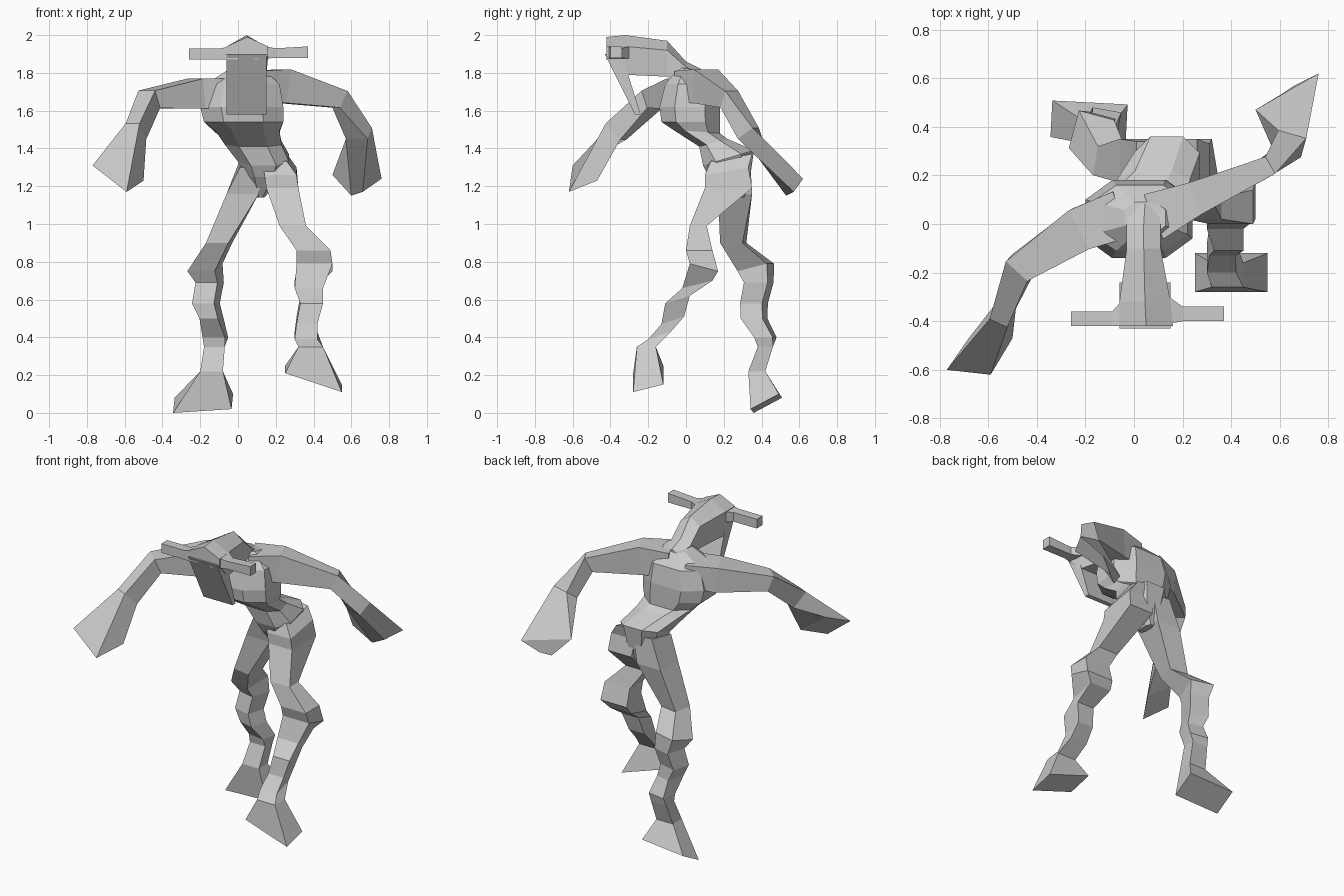
import bpy
import bmesh
from math import radians
from mathutils import Matrix, Vector

CM = 0.01  # all part measurements below are in hundredths of a unit

default_cube = bpy.data.objects.get("Cube")
if default_cube:
    bpy.data.objects.remove(default_cube, do_unlink=True)

# One plain grey material for the whole figure
grey = bpy.data.materials.new("plain_grey")
grey.use_nodes = True
grey.diffuse_color = (0.6, 0.6, 0.6, 1)
grey.node_tree.nodes["Principled BSDF"].inputs["Base Color"].default_value = grey.diffuse_color


def loft(name, rings):
    """Skin a list of equal-sized point rings and cap both ends."""
    bm = bmesh.new()
    loops = [[bm.verts.new(Vector(point) * CM) for point in ring] for ring in rings]
    for lower, upper in zip(loops, loops[1:]):
        count = len(lower)
        for i in range(count):
            j = (i + 1) % count
            bm.faces.new((lower[i], lower[j], upper[j], upper[i]))
    bm.faces.new(loops[0])
    bm.faces.new(loops[-1])
    bmesh.ops.recalc_face_normals(bm, faces=bm.faces)
    mesh = bpy.data.meshes.new(name)
    bm.to_mesh(mesh)
    bm.free()
    mesh.materials.append(grey)
    obj = bpy.data.objects.new(name, mesh)
    bpy.context.collection.objects.link(obj)
    return obj


def level_ring(x0, x1, y0, y1, z, tilt_x=0, tilt_y=0, yaw=0):
    """Four corners at a height, raised by the tilts and turned by the yaw."""
    centre = Vector(((x0 + x1) / 2, (y0 + y1) / 2, z))
    turn = Matrix.Rotation(radians(yaw), 3, "Z")
    half_x, half_y = (x1 - x0) / 2, (y1 - y0) / 2
    return [centre + turn @ Vector((sx * half_x, sy * half_y, sx * tilt_x + sy * tilt_y))
            for sx, sy in ((-1, -1), (1, -1), (1, 1), (-1, 1))]


def chamfered_ring(*bounds, cut=0.25):
    """A level ring with its corners cut off, giving eight sides."""
    corners = level_ring(*bounds)
    ring = []
    for i, corner in enumerate(corners):
        ring.append(corner.lerp(corners[i - 1], cut))
        ring.append(corner.lerp(corners[(i + 1) % len(corners)], cut))
    return ring


def arm(name, stations, hand_end):
    """Square-section arm following a path, ending in a flared hand."""
    centres = [Vector(s[:3]) for s in stations]
    centres.append(sum((Vector(p) for p in hand_end), Vector()) / len(hand_end))
    rings = []
    for i, station in enumerate(stations):
        direction = (centres[i + 1] - centres[max(i - 1, 0)]).normalized()
        side = direction.cross(Vector((0, 0, 1))).normalized()
        up = side.cross(direction)
        wide, high = side * station[3], up * station[4]
        c = centres[i]
        rings.append([c + wide + high, c - wide + high, c - wide - high, c + wide - high])
    return loft(name, rings + [hand_end])


def head_ring(y, x0, x1, z0, z1, ridge):
    """Five-sided upright section with a ridge along the top."""
    return [(x0, y, z0), (x1, y, z0), (x1, y, z1), ((x0 + x1) / 2, y, ridge), (x0, y, z1)]


def bar_ring(x, y0, y1, z0, z1):
    return [(x, y0, z0), (x, y1, z0), (x, y1, z1), (x, y0, z1)]


# Torso, from the crotch up to the base of the neck
loft("torso", [chamfered_ring(*r) for r in (
    (10, 14, 20, 31, 114),
    (4, 23, 12, 34, 125),
    (0, 27, 9, 36, 135, 0, 4),
    (-7, 23, 7, 22, 143, 0, 2),
    (-12, 22, -7, 18, 149, 0, -1),
    (-18, 24, -13, 18, 154),
    (-20, 24, -14, 18, 162),
    (-17, 22, -11, 16, 174),
    (-4, 13, -4, 9, 182, 0, -1),
)])

# Rear leg, from hip to foot sole
loft("right_leg", [level_ring(*r) for r in (
    (1, 14, 14, 34, 132, 0, 2),
    (-6, 11, 17, 35, 116),
    (-16, -4, 19, 31, 90, 0, 0, -10),
    (-25, -10, 29, 45, 77, 0, 2, -15),
    (-21, -9, 32, 45, 69, 0, 0, -15),
    (-23, -11, 30, 42, 58, 0, 0, -15),
    (-19, -9, 30, 42, 50, 0, 0, -15),
    (-18, -6, 37, 47, 40, 0, 0, -10),
    (-18, -7, 38, 46, 35),
    (-20, -8, 33, 42, 22),
    (-34, -3, 35, 50, 5, 1, 4, -3),
)])

# Forward leg, from hip to foot sole
loft("left_leg", [level_ring(*r) for r in (
    (13, 26, 13, 35, 136, -1, 2),
    (14, 31, 10, 33, 128, 0, 2),
    (15, 32, 10, 35, 119),
    (22, 36, 2, 11, 99),
    (31, 49, 0, 14, 86),
    (31, 50, 2, 17, 77, 0, -2),
    (30, 45, -2, 14, 68, 0, 2),
    (33, 45, -11, 2, 60, 0, 2),
    (31, 42, -13, -1, 49, 0, 2),
    (30, 42, -20, -8, 41, 0, 2),
    (32, 45, -26, -16, 35),
    (25, 55, -28, -12, 18, -5, 2),
)])

# Arms, each from inside the chest to the flat end of the hand
arm("right_arm",
    [(-5, 4, 170, 10, 7), (-22, -2, 169, 9, 8), (-47, -18, 166, 6, 5), (-54, -37, 149, 4, 6)],
    [(-77, -60, 131), (-59, -62, 117), (-50, -47, 123), (-68, -47, 136)])
arm("left_arm",
    [(8, 3, 173, 10, 8), (24, 10, 173, 7, 9), (54, 23, 166, 4, 5), (64, 33, 148, 6, 5)],
    [(76, 62, 124), (50, 47, 126), (60, 53, 115), (66, 57, 117)])

# Neck and ridged head
loft("head", [head_ring(*r) for r in (
    (8, 0, 9, 172, 180, 182),
    (0, -3, 11, 174, 183, 186),
    (-10, -3, 11, 178, 192, 197),
    (-32, -6, 15, 179, 194, 200),
    (-42, -6, 16, 189, 194, 199),
)])

# Slab hanging from the front of the head
loft("face_slab", [level_ring(*r) for r in (
    (-6, 15, -27, -24, 158),
    (-6, 15, -43, -34, 190),
)])

# Side bars of the head
loft("right_ear", [bar_ring(*r) for r in (
    (0, -42, -26, 187, 195), (-9, -42, -36, 187, 193), (-26, -42, -36, 187, 193))])
loft("left_ear", [bar_ring(*r) for r in (
    (9, -42, -26, 187, 195), (20, -40, -34, 188, 193), (37, -40, -34, 188, 194))])
